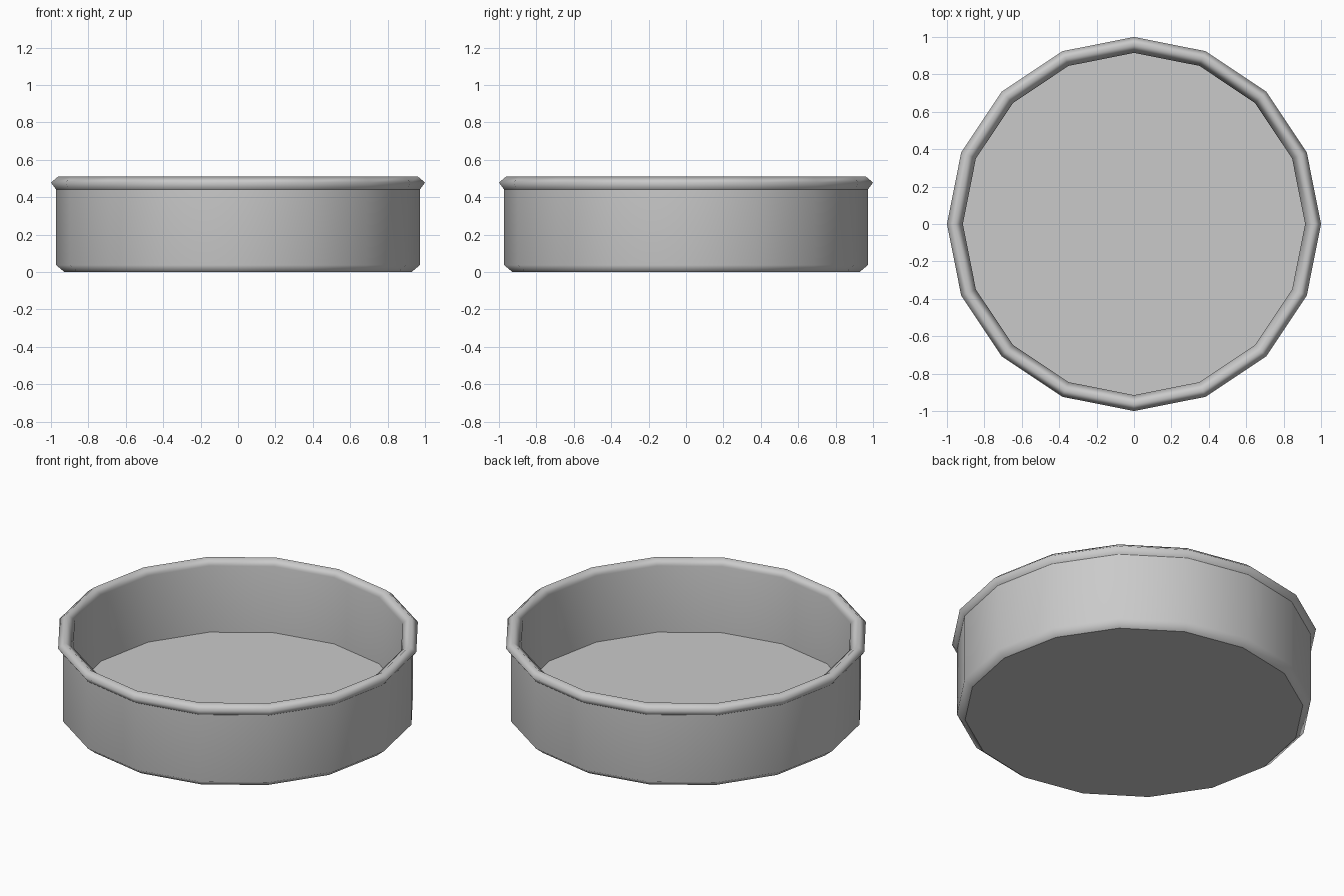
import bpy, bmesh, math

SIDES = 16

cube = bpy.data.objects.get("Cube")
if cube:
    bpy.data.objects.remove(cube, do_unlink=True)

# One plain grey for the whole dish
grey = bpy.data.materials.new("plain grey")
grey.use_nodes = True
colour = (0.59, 0.59, 0.59, 1.0)
grey.diffuse_color = colour
grey.node_tree.nodes["Principled BSDF"].inputs["Base Color"].default_value = colour

# Cross-section as (radius, height, crisp ring), from the underside over the rim to the floor
profile = [
    (0.928, 0.0, True),      # underside border
    (0.973, 0.037, False),   # top of the chamfer
    (0.973, 0.442, True),    # outer wall meets the rim
    (1.0, 0.478, False),     # widest point of the rim
    (0.962, 0.51, False),    # top of the rim
    (0.915, 0.477, False),   # inner lip
    (0.915, 0.077, True),    # floor border
]

# Turn the cross-section around z
bm = bmesh.new()
rings = []
for radius, height, crisp in profile:
    angles = [math.tau * i / SIDES for i in range(SIDES)]
    rings.append([bm.verts.new((radius * math.cos(a), radius * math.sin(a), height))
                  for a in angles])
for low, high in zip(rings, rings[1:]):
    for i in range(SIDES):
        j = (i + 1) % SIDES
        bm.faces.new((low[i], low[j], high[j], high[i])).smooth = True

# Underside and floor
bm.faces.new(rings[0][::-1])
bm.faces.new(rings[-1])

# Crisp borders
for ring, (radius, height, crisp) in zip(rings, profile):
    for i in range(SIDES):
        bm.edges.get((ring[i - 1], ring[i])).smooth = not crisp

mesh = bpy.data.meshes.new("round_dish")
bm.to_mesh(mesh)
bm.free()
mesh.materials.append(grey)
dish = bpy.data.objects.new("round_dish", mesh)
bpy.context.collection.objects.link(dish)

# Let the tall walls shade upright while the small bevels blend
blend = dish.modifiers.new("wall_shading", "WEIGHTED_NORMAL")
blend.keep_sharp = True
